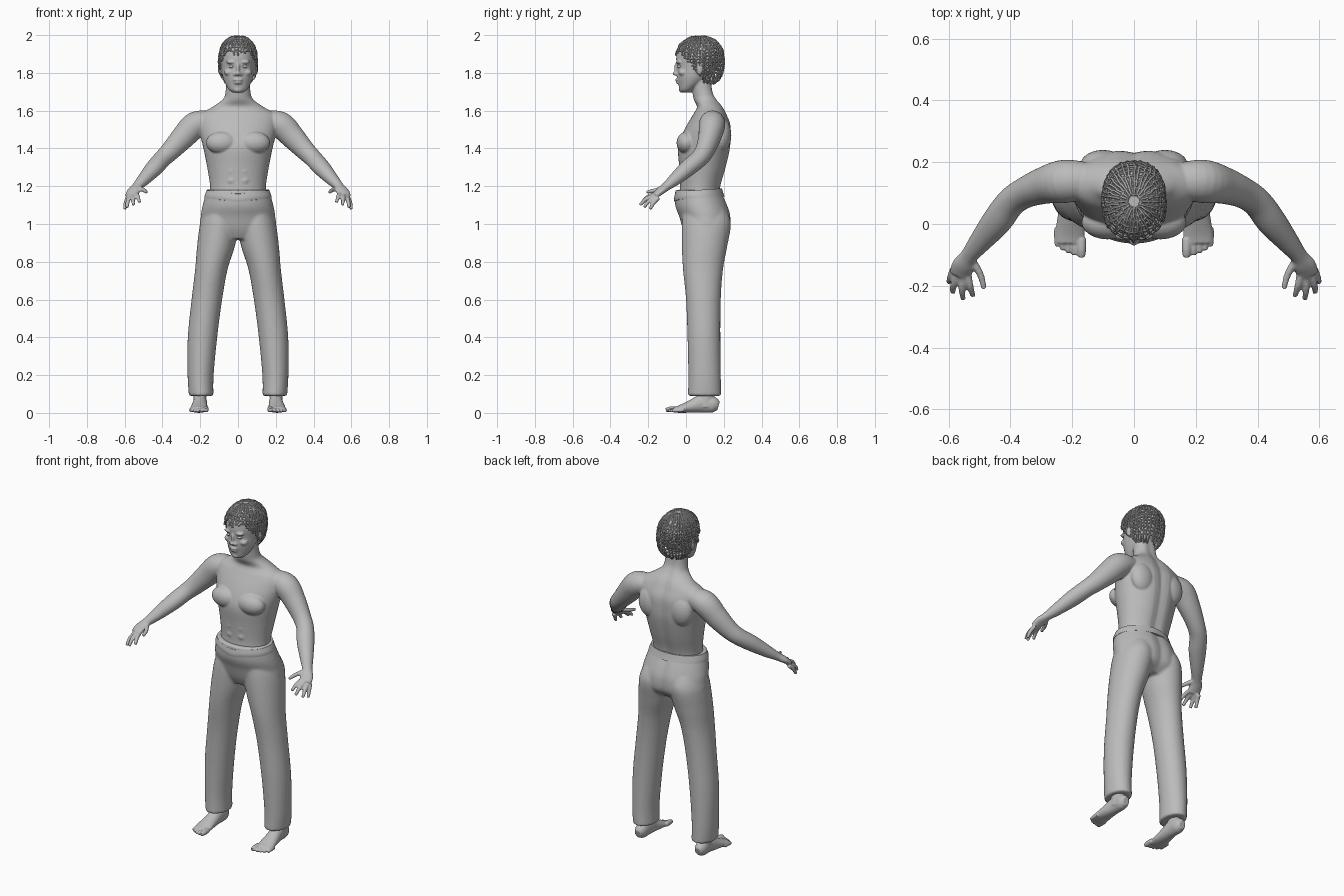
import bpy, bmesh, math, random
from mathutils import Vector, Matrix

random.seed(4)
cube = bpy.data.objects.get("Cube")
if cube:
    bpy.data.objects.remove(cube, do_unlink=True)

grey = bpy.data.materials.new("plain grey")
grey.use_nodes = True
COLOUR = (0.5, 0.5, 0.5, 1)
grey.diffuse_color = COLOUR
grey.node_tree.nodes["Principled BSDF"].inputs["Base Color"].default_value = COLOUR


def spline(rows, steps=5):
    """Smooth the rows of numbers with a Catmull-Rom curve."""
    rows = [Vector(r) for r in rows]
    out = []
    for i in range(len(rows) - 1):
        a, b, c, d = rows[max(i - 1, 0)], rows[i], rows[i + 1], rows[min(i + 2, len(rows) - 1)]
        for k in range(steps):
            t = k / steps
            out.append(b + (c - a) * (t / 2) + (a * 2 - b * 5 + c * 4 - d) * (t * t / 2)
                       + (b * 3 - a - c * 3 + d) * (t ** 3 / 2))
    return out + [rows[-1]]


def tube(bm, rows, flat=True, sides=32, steps=5, groove=0.0, power=1.0):
    """Loft rows of (x, y, z, half width, half depth); flat rings stay level."""
    rows = spline(rows, steps)
    rings = []
    for i, r in enumerate(rows):
        centre = Vector(r[:3])
        if flat:
            u, v = Vector((1, 0, 0)), Vector((0, 1, 0))
        else:
            t = Vector(rows[min(i + 1, len(rows) - 1)][:3]) - Vector(rows[max(i - 1, 0)][:3])
            t.normalize()
            u = t.cross(Vector((0, 0, 1)))
            if u.length < 0.01:
                u = Vector((1, 0, 0))
            u.normalize()
            v = u.cross(t)
        ring = []
        for k in range(sides):
            a = math.tau * k / sides
            c, s = math.cos(a), math.sin(a)
            p = u * (r[3] * math.copysign(abs(c) ** power, c)) + v * (r[4] * math.copysign(abs(s) ** power, s))
            if groove and s > 0:
                p -= v * groove * math.exp(-(p.x / 0.03) ** 2)
            ring.append(bm.verts.new(centre + p))
        rings.append(ring)
    for a, b in zip(rings, rings[1:]):
        for k in range(sides):
            bm.faces.new((a[k], a[(k + 1) % sides], b[(k + 1) % sides], b[k]))
    bm.faces.new(rings[0][::-1])
    bm.faces.new(rings[-1])


def blob(bm, centre, radii):
    m = Matrix.Translation(centre) @ Matrix.Diagonal((*radii, 1))
    bmesh.ops.create_uvsphere(bm, u_segments=24, v_segments=14, radius=1, matrix=m)


def pair(bm, centre, radii):
    for s in (1, -1):
        blob(bm, (s * centre[0], centre[1], centre[2]), radii)


def mirrored(rows, s):
    return [(s * r[0], *r[1:]) for r in rows]


def finish(name, bm, voxel=0, smooth=0):
    bmesh.ops.recalc_face_normals(bm, faces=bm.faces[:])
    mesh = bpy.data.meshes.new(name)
    bm.to_mesh(mesh)
    bm.free()
    obj = bpy.data.objects.new(name, mesh)
    bpy.context.collection.objects.link(obj)
    bpy.ops.object.select_all(action='DESELECT')
    obj.select_set(True)
    bpy.context.view_layer.objects.active = obj
    if voxel:
        mod = obj.modifiers.new("blend", 'REMESH')
        mod.mode = 'VOXEL'
        mod.voxel_size = voxel
        soft = obj.modifiers.new("soften", 'SMOOTH')
        soft.factor, soft.iterations = 0.5, smooth
        bpy.ops.object.convert(target='MESH')
    obj.data.materials.clear()
    obj.data.materials.append(grey)
    bpy.ops.object.shade_smooth_by_angle(angle=math.radians(50))
    return obj


# Torso and neck
body = bmesh.new()
torso = [(1.12, .07, .15, .112), (1.2, .078, .148, .11), (1.3, .09, .163, .126), (1.4, .098, .183, .14),
         (1.47, .11, .2, .132), (1.53, .123, .21, .115), (1.58, .128, .2, .09), (1.62, .128, .135, .07),
         (1.66, .105, .08, .064), (1.7, .092, .066, .058), (1.77, .085, .062, .058)]
tube(body, [(0, y, z, rx, ry) for z, y, rx, ry in torso], groove=.012, sides=48)
pair(body, (.085, .005, 1.43), (.085, .055, .06))      # chest
pair(body, (.1, .19, 1.47), (.075, .05, .09))          # shoulder blades
for z in (1.23, 1.28, 1.33):
    pair(body, (.032, -.012, z), (.03, .022, .026))    # stomach muscles

# Arms and hands
arm = [(.15, .14, 1.545, .06, .055), (.225, .138, 1.525, .07, .07), (.29, .125, 1.46, .06, .064),
       (.355, .1, 1.39, .05, .053), (.4, .068, 1.345, .048, .047), (.445, .008, 1.295, .048, .044),
       (.5, -.06, 1.235, .036, .033), (.535, -.105, 1.198, .028, .023), (.553, -.135, 1.175, .036, .02),
       (.563, -.165, 1.15, .036, .016)]
fingers = [((.522, -.12, 1.19), (.497, -.165, 1.178), (.485, -.21, 1.168)),
           ((.54, -.155, 1.16), (.531, -.2, 1.145), (.521, -.233, 1.115)),
           ((.557, -.16, 1.153), (.557, -.21, 1.133), (.553, -.244, 1.1)),
           ((.573, -.155, 1.145), (.583, -.195, 1.122), (.587, -.222, 1.088)),
           ((.583, -.145, 1.14), (.594, -.172, 1.112), (.6, -.19, 1.078))]
for s in (1, -1):
    tube(body, mirrored(arm, s), flat=False)
    for joints in fingers:
        widths = (.0125, .0115, .0085)
        tube(body, mirrored([(*p, w, w) for p, w in zip(joints, widths)], s), flat=False, sides=12)
pair(body, (.225, .14, 1.525), (.068, .066, .066))     # shoulder caps

# Head and face
head = [(1.695, 0, .025, .024), (1.71, .004, .047, .038), (1.74, .022, .066, .062), (1.78, .042, .081, .09),
        (1.83, .062, .089, .11), (1.88, .068, .093, .12), (1.93, .071, .087, .112), (1.97, .073, .062, .08),
        (1.99, .075, .025, .035)]
tube(body, [(0, y, z, rx, ry) for z, y, rx, ry in head], sides=40)
blob(body, (0, -.05, 1.825), (.009, .013, .03))        # nose bridge
blob(body, (0, -.058, 1.797), (.013, .013, .011))      # nose tip
pair(body, (.014, -.05, 1.793), (.01, .01, .008))      # nostrils
blob(body, (0, -.044, 1.763), (.026, .013, .007))      # upper lip
blob(body, (0, -.042, 1.749), (.022, .013, .008))      # lower lip
blob(body, (0, -.024, 1.712), (.024, .015, .016))      # chin
pair(body, (.034, -.037, 1.857), (.03, .016, .009))    # brows
pair(body, (.048, -.016, 1.802), (.026, .024, .018))   # cheeks
pair(body, (.095, .072, 1.822), (.011, .02, .033))     # ears
finish("upper_body", body, .005, 4)

eyes = bmesh.new()
pair(eyes, (.034, -.033, 1.834), (.015, .014, .009))
finish("eyes", eyes)

# Trousers
trousers = bmesh.new()
leg = [(.195, .098, .09, .065, .088), (.198, .098, .2, .069, .086), (.188, .095, .4, .078, .087),
       (.165, .092, .6, .081, .092), (.141, .09, .76, .086, .106), (.117, .098, .88, .1, .12),
       (.098, .108, 1.0, .103, .13), (.09, .1, 1.07, .085, .115)]
pelvis = [(.92, .1, .1, .09), (.97, .11, .195, .125), (1.04, .102, .197, .138), (1.1, .083, .187, .14),
          (1.18, .065, .165, .122)]
for s in (1, -1):
    tube(trousers, mirrored(leg, s))
tube(trousers, [(0, y, z, rx, ry) for z, y, rx, ry in pelvis], groove=.012, sides=48)
finish("trousers", trousers, .008, 4)

# Waistband, dipping toward the front
band = bmesh.new()
tube(band, [(0, .071, 1.137, .178, .132), (0, .067, 1.155, .175, .13), (0, .066, 1.18, .165, .124)], sides=64)
for v in band.verts:
    v.co.z += .07 * (v.co.y - .066) - .012 * math.exp(-(v.co.x / .06) ** 2) * (v.co.y < 0)
finish("waistband", band)

# Feet with toes
feet = bmesh.new()
foot = [(.2, .172, .036, .02, .024), (.2, .145, .043, .034, .042), (.2, .09, .05, .037, .049),
        (.204, .03, .035, .042, .035), (.207, -.03, .021, .048, .021), (.208, -.062, .016, .046, .015)]
toes = [(.17, -.107, .0155), (.193, -.1, .0115), (.212, -.094, .011), (.231, -.085, .0105), (.249, -.072, .01)]
for s in (1, -1):
    tube(feet, mirrored(foot, s), flat=False)
    tube(feet, mirrored([(.202, .1, .03, .036, .052), (.202, .105, .08, .034, .045), (.2, .105, .15, .036, .046)], s))
    for x, tip, r in toes:
        path = [(x, tip + .06, r + .004, r, r), (x, tip + .025, r + .003, r, r), (x, tip, r, r * .75, r * .7)]
        tube(feet, mirrored(path, s), flat=False, sides=12)
finish("feet", feet, .004, 3)


# Braided hair: strands falling from the crown, crossed by rings
def scalp(theta, phi, lift):
    d = Vector((math.sin(theta) * math.sin(phi), -math.sin(theta) * math.cos(phi), math.cos(theta)))
    size = (.101, .129, .136)
    r = sum(abs(c / a) ** 2.35 for c, a in zip(d, size)) ** (-1 / 2.35)
    return Vector((0, .073, 1.858)) + d * (r + lift)


def hairline(p):
    if p.y < .02:
        return 1.905 - max(0, abs(p.x) - .06) * 1.5
    return 1.84 - .1 * min(1, (p.y - .02) / .09)


def strand(bm, points, r):
    if len(points) > 2:
        tube(bm, [(*p, r, r) for p in points], flat=False, sides=6, steps=2)


hair = bmesh.new()
MERIDIANS = 40
for i in range(MERIDIANS):
    phi = math.tau * (i + random.uniform(-.25, .25)) / MERIDIANS
    fall = random.uniform(-.02, .015)
    points = [scalp(math.radians(t), phi + random.uniform(-.03, .03), random.uniform(-.003, .002))
              for t in range(10 + 10 * (i % 2), 150, 6)]
    strand(hair, [p for p in points if p.z > hairline(p) + fall], .0048)
for theta in range(10, 130, 9):
    run = []
    for k in range(61):
        p = scalp(math.radians(theta + random.uniform(-1.5, 1.5)), math.tau * k / 60, random.uniform(-.003, .001))
        if p.z > hairline(p):
            run.append(p)
        else:
            strand(hair, run, .004)
            run = []
    strand(hair, run, .004)
finish("braided_hair", hair)
